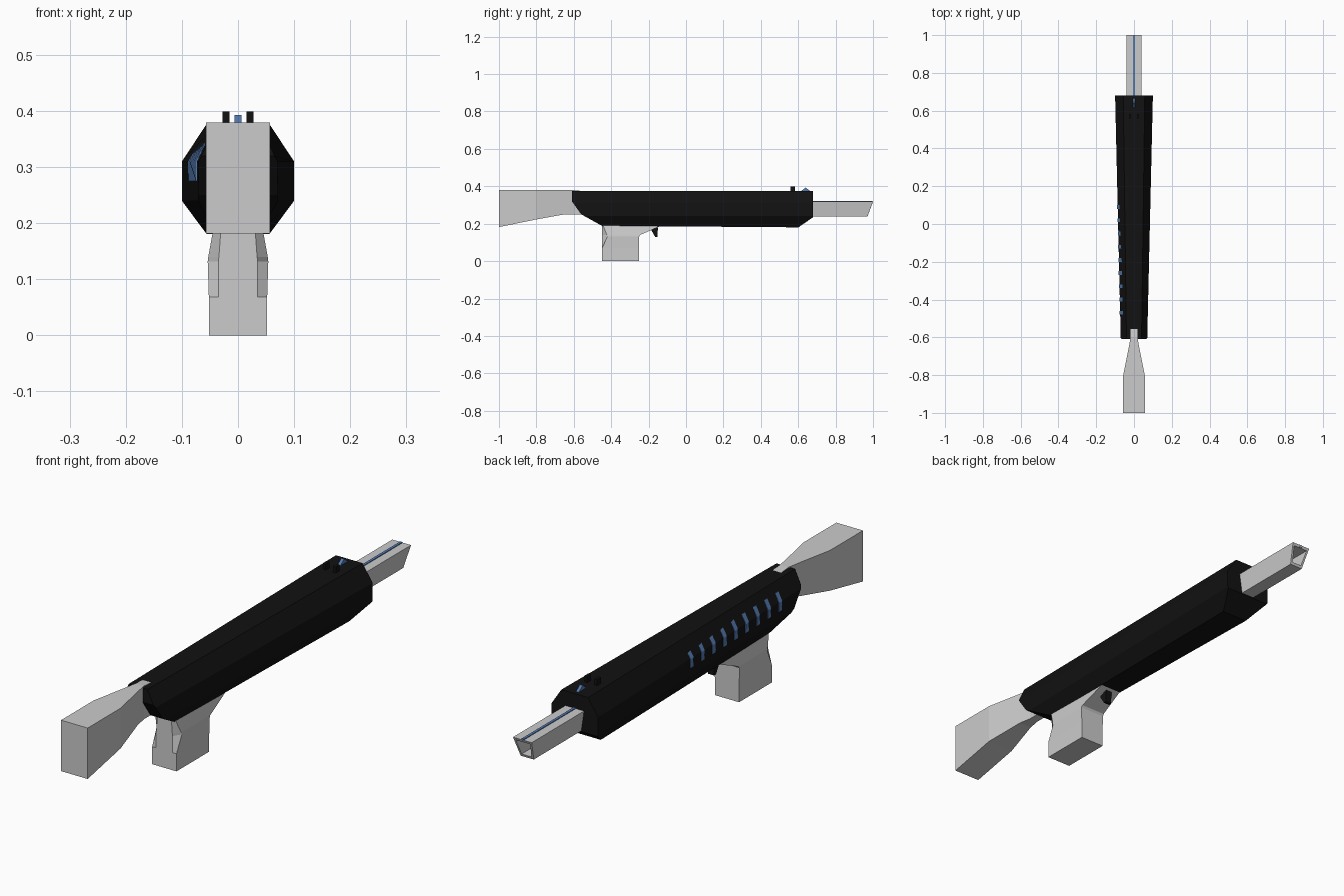
import bpy, bmesh
from mathutils import Vector

if "Cube" in bpy.data.objects:
    bpy.data.objects.remove(bpy.data.objects["Cube"])


def material(name, rgb):
    m = bpy.data.materials.new(name)
    m.diffuse_color = (*rgb, 1)
    m.use_nodes = True
    m.node_tree.nodes["Principled BSDF"].inputs["Base Color"].default_value = m.diffuse_color
    return m


BLACK = material("black_shell", (0.006, 0.006, 0.006))
BLUE = material("blue_glow", (0.09, 0.2, 0.45))


def finish(bm, name, mat=None):
    bmesh.ops.recalc_face_normals(bm, faces=bm.faces)
    me = bpy.data.meshes.new(name)
    bm.to_mesh(me)
    bm.free()
    ob = bpy.data.objects.new(name, me)
    bpy.context.collection.objects.link(ob)
    if mat:
        me.materials.append(mat)
    return ob


def loft(rings):
    """Skin a chain of equal-length rings and cap both ends."""
    bm = bmesh.new()
    rows = [[bm.verts.new(p) for p in r] for r in rings]
    n = len(rows[0])
    for a, b in zip(rows, rows[1:]):
        for i in range(n):
            j = (i + 1) % n
            bm.faces.new((a[i], a[j], b[j], b[i]))
    bm.faces.new(rows[0])
    bm.faces.new(rows[-1][::-1])
    return bm


def box(name, x, y, z, mat=None):
    bm = loft([[(x[0], y[0], k), (x[1], y[0], k), (x[1], y[1], k), (x[0], y[1], k)] for k in z])
    return finish(bm, name, mat)


def slice_off(bm, point, direction):
    geom = bm.verts[:] + bm.edges[:] + bm.faces[:]
    cut = bmesh.ops.bisect_plane(bm, geom=geom, plane_co=point, plane_no=direction, clear_outer=True)
    edges = [e for e in cut["geom_cut"] if isinstance(e, bmesh.types.BMEdge)]
    bmesh.ops.contextual_create(bm, geom=edges)


# Octagonal receiver shell, tapering to the rear
def shell_ring(y, s, low):
    half = [(0.057, 0.375), (0.1, 0.31), (0.1, 0.24), (0.057, low)]
    return [(x * s, y, z) for x, z in half] + [(-x * s, y, z) for x, z in reversed(half)]


body = loft([shell_ring(-0.61, 0.7, 0.19), shell_ring(0.68, 1.0, 0.18)])
for p, q in [((-0.61, 0.32), (-0.56, 0.25)), ((-0.56, 0.25), (-0.45, 0.189)), ((0.6, 0.18), (0.68, 0.235))]:
    dy, dz = q[0] - p[0], q[1] - p[1]
    slice_off(body, Vector((0, *p)), Vector((0, dz, -dy)))
finish(body, "receiver_shell", BLACK)

# Flared shoulder stock
stock = [(-1.0, 0.057, 0.182), (-0.8, 0.057, 0.223), (-0.65, 0.027, 0.25), (-0.6, 0.018, 0.25), (-0.5, 0.018, 0.25)]
finish(loft([[(-w, y, b), (w, y, b), (w, y, 0.379 if y < -0.55 else 0.37), (-w, y, 0.379 if y < -0.55 else 0.37)]
             for y, w, b in stock]), "shoulder_stock")

# Grip with pinched rear corners and sloped front
grip = [  # z, centre half width, side half width, rear corner y, front y
    (0.0, 0.035, 0.052, -0.45, -0.25),
    (0.068, 0.035, 0.052, -0.45, -0.25),
    (0.132, 0.035, 0.054, -0.42, -0.25),
    (0.14, 0.034, 0.053, -0.423, -0.245),
    (0.195, 0.03, 0.043, -0.445, -0.12),
]
finish(loft([[(-c, -0.45, z), (c, -0.45, z), (w, r, z), (w, f, z), (-w, f, z), (-w, r, z)]
             for z, c, w, r, f in grip]), "grip")

# Trigger
trig = [(-0.185, 0.18), (-0.185, 0.165), (-0.165, 0.13), (-0.153, 0.13), (-0.15, 0.18)]
finish(loft([[(x, y, z) for y, z in trig] for x in (-0.013, 0.013)]), "trigger", BLACK)


# Hollow trapezoid barrel with a raked muzzle
def barrel_ring(top, bot, z1, z0, y1, y0):
    return [(-top, y1, z1), (top, y1, z1), (bot, y0, z0), (-bot, y0, z0)]


finish(loft([
    barrel_ring(0.04, 0.028, 0.318, 0.238, 0.62, 0.62),
    barrel_ring(0.04, 0.028, 0.318, 0.238, 1.0, 0.97),
    barrel_ring(0.031, 0.021, 0.308, 0.248, 0.996, 0.974),
    barrel_ring(0.031, 0.021, 0.308, 0.248, 0.7, 0.7),
]), "barrel")
box("barrel_glow_strip", (-0.005, 0.005), (0.64, 0.998), (0.31, 0.321), BLUE)

# Sights
for side in (-1, 1):
    x = side * 0.0215
    box("rear_sight_post", (x - 0.006, x + 0.006), (0.558, 0.582), (0.37, 0.399), BLACK)
finish(loft([[(x, 0.615, 0.374), (x, 0.665, 0.374), (x, 0.64, 0.393)] for x in (-0.006, 0.006)]),
       "front_sight_wedge", BLUE)

# Row of glowing vents lying on the upper left slope
for i in range(9):
    y = -0.47 + i * 0.07
    s = 0.7 + 0.3 * (y + 0.61) / 1.29

    def slope(z, out):
        return -(0.1 - (z - 0.31) * 0.043 / 0.065 if z > 0.31 else 0.1) * s - out
    prof = [(slope(z, o), z) for z, o in
            [(0.343, 0.002), (0.31, 0.003), (0.275, 0.002), (0.275, -0.012), (0.343, -0.012)]]
    finish(loft([[(x, yy, z) for x, z in prof] for yy in (y - 0.01, y + 0.01)]), "glow_vent", BLUE)
